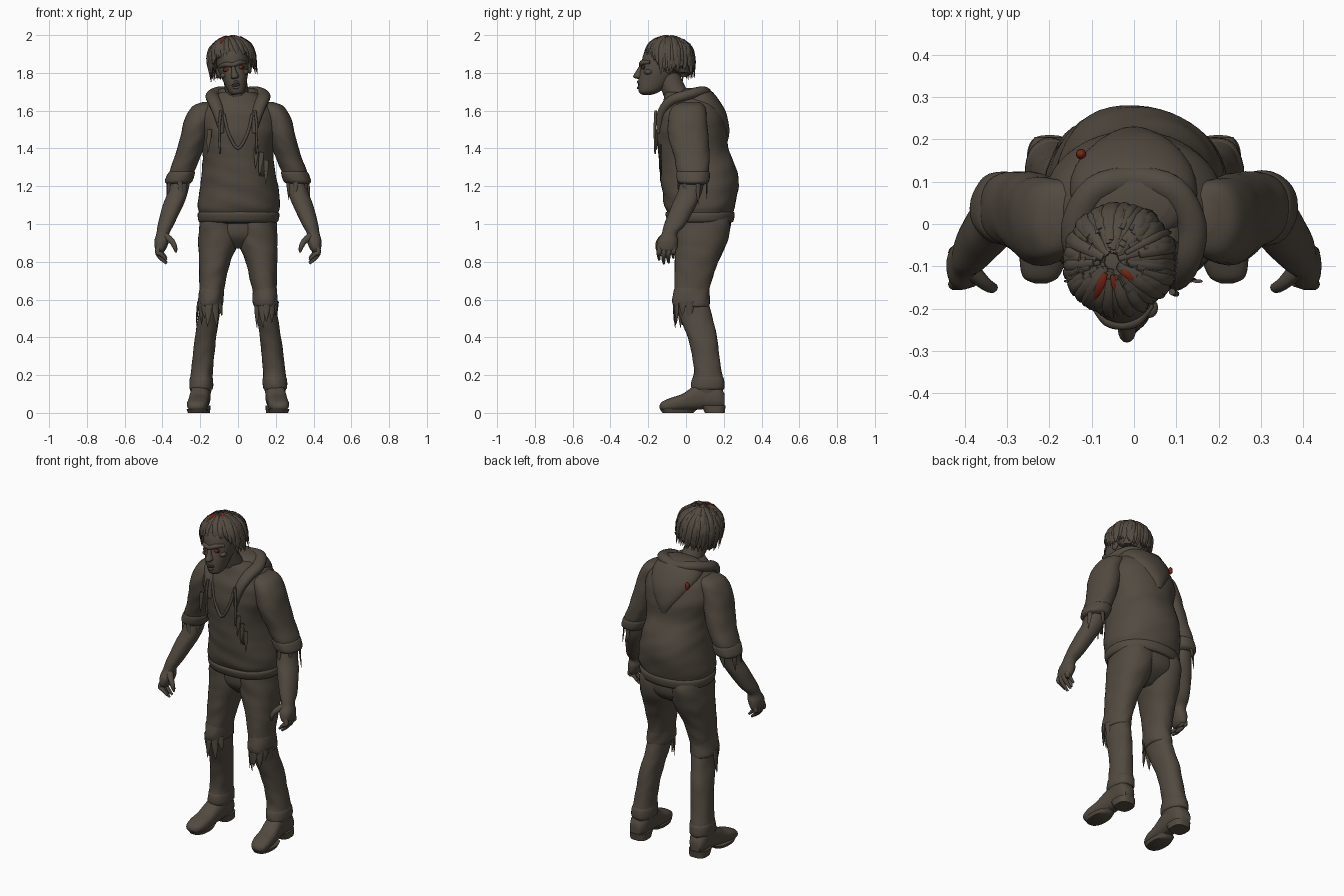
import bpy
import bmesh
import math
import random
from mathutils import Matrix, Vector, noise

random.seed(4)
cube = bpy.data.objects.get("Cube")
if cube:
    bpy.data.objects.remove(cube)


def material(name, rgb):
    mat = bpy.data.materials.new(name)
    mat.use_nodes = True
    mat.diffuse_color = (*rgb, 1)
    mat.node_tree.nodes["Principled BSDF"].inputs["Base Color"].default_value = (*rgb, 1)
    return mat


BROWN = material("drab brown", (.085, .069, .052))
DARK = material("dark hollow", (.025, .022, .016))
RED = material("blood red", (.19, .02, .008))

# The head leans slightly to its right about this pivot
PIVOT = Vector((-.02, 0, 1.8))
LEAN = Matrix.Translation(PIVOT) @ Matrix.Rotation(math.radians(-9), 4, 'Y') @ Matrix.Translation(-PIVOT)


def build(name, shells, mat=BROWN, lean=False):
    """Skin one or more lists of rings into a single smooth object."""
    bm = bmesh.new()
    for rings in shells:
        loops = [[bm.verts.new(p) for p in ring] for ring in rings]
        n = len(loops[0])
        for low, high in zip(loops, loops[1:]):
            for i in range(n):
                j = (i + 1) % n
                bm.faces.new((low[i], low[j], high[j], high[i]))
        bm.faces.new(loops[0])
        bm.faces.new(loops[-1])
    if lean:
        bm.transform(LEAN)
    bmesh.ops.recalc_face_normals(bm, faces=bm.faces)
    mesh = bpy.data.meshes.new(name)
    bm.to_mesh(mesh)
    bm.free()
    mesh.materials.append(mat)
    obj = bpy.data.objects.new(name, mesh)
    bpy.context.collection.objects.link(obj)
    bpy.ops.object.select_all(action='DESELECT')
    obj.select_set(True)
    bpy.context.view_layer.objects.active = obj
    bpy.ops.object.shade_smooth_by_angle(angle=math.radians(60))
    return obj


def smooth_path(points, steps):
    """Catmull-Rom interpolation of tuples."""
    ext = [points[0]] + list(points) + [points[-1]]
    out = []
    for a, b, c, d in zip(ext, ext[1:], ext[2:], ext[3:]):
        for k in range(steps):
            t = k / steps
            out.append([q + t / 2 * (r - p + t * (2 * p - 5 * q + 4 * r - s + t * (3 * (q - r) + s - p)))
                        for p, q, r, s in zip(a, b, c, d)])
    return out + [list(points[-1])]


def loft(sections, side=1, axis='z', power=2.2, wrinkle=0, sides=32, steps=5):
    """Rings from (height, x_min, x_max, depth_min, depth_max) sections."""
    rings = []
    for h, x0, x1, d0, d1 in smooth_path(sections, steps):
        ring = []
        for i in range(sides):
            a = math.tau * i / sides
            c, s = math.cos(a), math.sin(a)
            u = math.copysign(abs(c) ** (2 / power), c)
            v = math.copysign(abs(s) ** (2 / power), s)
            f = 1 + wrinkle * noise.noise(Vector((c * 1.3 + side * 5, s * 1.3, h * 16 + c)))
            x = side * ((x0 + x1) / 2 + u * f * (x1 - x0) / 2)
            d = (d0 + d1) / 2 + v * f * (d1 - d0) / 2
            ring.append((x, d, h) if axis == 'z' else (x, h, d))
        rings.append(ring)
    return rings


def tube(points, radii, flat=1.0, out=(0, -1, 0), sides=10, steps=4):
    """Rings along a path; flat squeezes the section in the out direction."""
    path = smooth_path([(*p, r) for p, r in zip(points, radii)], steps)
    rings = []
    for i, (x, y, z, r) in enumerate(path):
        before, after = path[max(i - 1, 0)], path[min(i + 1, len(path) - 1)]
        along = (Vector(after[:3]) - Vector(before[:3])).normalized()
        across = along.cross(Vector(out)).normalized()
        lift = across.cross(along)
        rings.append([Vector((x, y, z)) + r * (across * math.cos(a) + lift * flat * math.sin(a))
                      for a in (math.tau * k / sides for k in range(sides))])
    return rings


def ball(centre, size):
    """A small ellipsoid as rings."""
    x, y, z = centre
    rx, ry, rz = size
    levels = [math.pi * k / 8 for k in range(9)]
    return loft([(z - rz * math.cos(t), x - rx * (math.sin(t) + .01), x + rx * (math.sin(t) + .01),
                  y - ry * (math.sin(t) + .01), y + ry * (math.sin(t) + .01)) for t in levels],
                power=2, sides=16, steps=1)


def shred(x, y, z, length, out, width=.014):
    """Hanging torn strip of cloth."""
    jx = random.uniform(-.008, .008)
    return tube([(x, y, z), (x + jx, y, z - length * .5), (x + 2 * jx, y, z - length)],
                [width, width * .8, .001], .35, out)


# Sweatshirt body with bloused waist and hem band
build("sweatshirt", [loft([
    (1.0, -.18, .18, -.05, .22), (1.015, -.2, .2, -.08, .24), (1.06, -.207, .212, -.1, .25),
    (1.1, -.213, .222, -.115, .26), (1.2, -.2, .21, -.13, .28), (1.3, -.19, .19, -.14, .265),
    (1.4, -.19, .19, -.15, .225), (1.5, -.21, .21, -.155, .215), (1.58, -.21, .21, -.145, .195),
    (1.65, -.16, .16, -.12, .16), (1.7, -.09, .09, -.11, .1)], wrinkle=.035, sides=48)])
build("hem_band", [loft([(1.01, -.19, .19, -.07, .23), (1.013, -.208, .212, -.095, .25),
                         (1.055, -.214, .219, -.11, .258), (1.065, -.2, .2, -.1, .25)], steps=3, sides=48)])

# Lowered hood, its rim and the neckline
build("hood_back", [loft([
    (1.44, -.02, .02, .19, .222), (1.5, -.065, .065, .12, .23), (1.58, -.125, .125, .04, .215),
    (1.65, -.15, .15, -.03, .18), (1.7, -.125, .125, -.03, .14), (1.72, -.08, .08, 0, .1)], wrinkle=.03)])
rim = [(0, .1, 1.69), (.09, .08, 1.7), (.135, 0, 1.68), (.125, -.08, 1.65), (.1, -.13, 1.58), (.085, -.145, 1.48)]
whole_rim = [(-x, y, z) for x, y, z in rim[:0:-1]] + rim
taper = [.012, .03, .036, .036, .036]
build("hood_rim", [tube(whole_rim, taper + [.036] + taper[::-1], .8, (0, -.3, 1), 16)])
build("shirt_neckline", [tube([(-.075, -.14, 1.58), (-.05, -.152, 1.48), (0, -.16, 1.4),
                               (.05, -.152, 1.48), (.075, -.14, 1.58)], [.008] * 5)])
build("drawstrings", [tube([(s * .09, -.16, 1.6), (s * .1, -.165, 1.5), (s * .095, -.163, 1.37)],
                           [.008, .007, .005]) for s in (-1, 1)])
build("chest_tears", [shred(x, -.135, z, .13, (0, -1, 0), .013)
                      for x, z in ((.1, 1.42), (.125, 1.38), (.15, 1.34), (-.15, 1.5))])
build("chest_hole", [ball((.13, -.132, 1.3), (.018, .006, .05))], DARK)
build("shoulder_stain", [ball((-.125, .165, 1.62), (.012, .012, .022))], RED)

# Hips
build("hips", [loft([(1.08, -.18, .18, -.05, .22), (1.0, -.19, .19, -.055, .235), (.93, -.16, .16, -.045, .215),
                     (.87, -.06, .06, .01, .13)])])

for side, label in ((-1, "right"), (1, "left")):
    # Sleeves, forearms and hands
    build(label + "_sleeve", [loft([
        (1.645, .13, .19, -.02, .07), (1.62, .12, .245, -.07, .1), (1.55, .14, .283, -.095, .11),
        (1.45, .165, .308, -.09, .12), (1.35, .2, .337, -.062, .125), (1.27, .235, .365, -.045, .12),
        (1.2, .27, .365, -.02, .09)], side, wrinkle=.05)])
    build(label + "_cuff", [loft([(1.285, .24, .35, -.04, .11), (1.27, .228, .37, -.05, .125),
                                  (1.225, .243, .386, -.045, .122), (1.21, .265, .37, -.02, .1)],
                                 side, wrinkle=.05)])
    build(label + "_cuff_tears", [
        shred(side * (.315 + .06 * math.cos(a)), .035 + .075 * math.sin(a), 1.23,
              random.uniform(.06, .13), (side * math.cos(a), math.sin(a), 0))
        for a in (-2.6, -1.7, -.6, .4, 1.5)])
    build(label + "_forearm", [loft([
        (1.25, .26, .36, -.02, .1), (1.17, .265, .372, -.045, .085), (1.1, .29, .398, -.075, .055),
        (1.0, .338, .424, -.115, 0), (.95, .364, .432, -.128, -.045), (.91, .365, .442, -.152, -.042),
        (.87, .38, .44, -.155, -.047), (.85, .395, .43, -.14, -.06)], side, wrinkle=.03)])
    fingers = [tube([(side * .415, y, .885), (side * .425, y - .004, .85),
                     (side * .408, y - .006, tip + .03), (side * .378, y - .004, tip)],
                    [.014, .014, .012, .006]) for y, tip in
               ((-.138, .81), (-.113, .79), (-.088, .795), (-.063, .82))]
    thumb = tube([(side * .385, -.11, .935), (side * .352, -.14, .91), (side * .335, -.15, .88),
                  (side * .328, -.147, .85)], [.022, .016, .013, .006])
    build(label + "_fingers", fingers + [thumb])

    # Trouser legs with torn knees
    build(label + "_leg", [loft([
        (1.06, .0, .195, -.055, .22), (1.0, -.005, .205, -.062, .235), (.9, .0, .21, -.06, .215),
        (.8, .04, .208, -.06, .17), (.7, .065, .205, -.06, .135), (.6, .085, .203, -.06, .12),
        (.5, .1, .212, -.03, .14), (.4, .115, .228, .008, .165), (.3, .125, .24, .035, .175),
        (.22, .133, .25, .042, .188), (.15, .135, .256, .03, .2), (.1, .145, .25, .04, .19)],
        side, wrinkle=.055)])
    build(label + "_torn_knee", [loft([(.68, .075, .2, -.055, .12), (.62, .078, .21, -.07, .122),
                                       (.57, .083, .213, -.066, .124), (.56, .095, .2, -.04, .11)],
                                      side, wrinkle=.09)])
    build(label + "_knee_shreds", [
        shred(side * (.148 + .062 * math.cos(a)), .02 + .082 * math.sin(a), .59,
              random.uniform(.06, .15), (side * math.cos(a), math.sin(a), 0), .02)
        for a in (-2.5, -2, -1.5, -1, -.5, 0)])
    build(label + "_trouser_hem", [loft([(.2, .14, .245, .05, .18), (.18, .132, .257, .033, .2),
                                         (.13, .134, .258, .03, .204), (.12, .15, .24, .05, .18)],
                                        side, wrinkle=.06)])

    # Boots
    build(label + "_boot", [loft([
        (-.14, .205, .235, .025, .04), (-.125, .178, .262, .012, .06), (-.08, .16, .27, .008, .08),
        (-.02, .155, .264, .012, .1), (.04, .15, .256, .015, .14), (.1, .145, .25, .02, .165),
        (.17, .148, .25, .02, .15), (.205, .17, .235, .03, .1)], side, 'y', 2.5)])
    build(label + "_sole", [loft([(0, .165, .265, -.125, .04), (.02, .158, .272, -.138, .06)], side, power=2.4),
                            loft([(0, .148, .25, .1, .205), (.04, .145, .253, .08, .21)], side, power=3)])

# Neck and gaunt head
build("neck", [tube([(0, .02, 1.58), (-.005, -.05, 1.68), (-.02, -.1, 1.8)], [.085, .064, .06], sides=24)])
build("head", [loft([
    (1.685, -.045, .005, -.235, -.18), (1.7, -.062, .022, -.25, -.14), (1.75, -.08, .04, -.253, -.08),
    (1.8, -.096, .056, -.245, -.03), (1.85, -.105, .065, -.235, 0), (1.9, -.105, .065, -.225, .01),
    (1.95, -.09, .05, -.19, -.01), (1.985, -.04, .01, -.14, -.06)])], lean=True)
build("nose", [loft([(1.768, -.032, -.008, -.255, -.22), (1.778, -.042, .002, -.28, -.21),
                     (1.81, -.033, -.007, -.264, -.21), (1.85, -.03, -.01, -.238, -.2)], sides=16)], lean=True)
build("brow", [tube([(-.09, -.19, 1.845), (-.055, -.228, 1.85), (-.02, -.238, 1.843),
                     (.015, -.228, 1.85), (.05, -.19, 1.845)], [.008, .014, .012, .014, .008])], lean=True)
build("cheeks_and_ears", [ball((-.02 + s * x, y, z), size) for s in (-1, 1) for x, y, z, size in
                          ((.055, -.198, 1.795, (.022, .024, .015)), (.082, -.09, 1.815, (.012, .022, .032)))],
      lean=True)
build("lips", [tube([(-.05, -.235, 1.735), (-.02, -.254, z), (.01, -.235, 1.735)], [.004, .007, .004])
               for z in (1.72, 1.752)], lean=True)
build("mouth", [ball((-.02, -.247, 1.735), (.024, .008, .011))], DARK, True)
build("eye_sockets", [ball((-.02 + s * .037, -.222, 1.823), (.021, .01, .014)) for s in (-1, 1)], DARK, True)
build("eyes", [ball((-.02 + s * .037, -.229, 1.823), (.013, .008, .009)) for s in (-1, 1)], RED, True)


# Matted hair: a cap covered with flat strands falling from the crown
def scalp(a, u, lift=1.0):
    phi = min(u, 1) * math.pi / 2
    r = math.sin(phi) * lift
    z = 1.885 + .108 * math.cos(phi) * lift - max(u - 1, 0) * .1
    return (-.022 + .122 * r * math.cos(a), -.088 + .128 * r * math.sin(a), z)


def strand(a, start, end, width, lift):
    us = [start + (end - start) * k / 4 for k in range(5)]
    out = (math.cos(a), math.sin(a), .8)
    return tube([scalp(a + .1 * k * (lift - 1), u, lift) for k, u in enumerate(us)],
                [width * .6, width, width, width * .7, .001], .4, out, 8, 3)


build("hair_cap", [loft([
    (1.79, -.1, .06, -.05, .02), (1.83, -.125, .08, -.12, .03), (1.87, -.132, .088, -.17, .034),
    (1.9, -.132, .088, -.21, .033), (1.95, -.112, .068, -.19, .012), (1.98, -.065, .022, -.14, -.04),
    (1.988, -.03, -.01, -.1, -.07)])], lean=True)
locks = []
for i in range(130):
    a = math.tau * i / 130 + random.uniform(-.04, .04)
    front = max(0, -math.sin(a) - .35) / .65
    fall = random.uniform(1.7, 2.15) * (1 - min(1, front * 1.6)) + 1.0 * min(1, front * 1.6)
    locks.append(strand(a, random.uniform(.08, .45), fall, random.uniform(.008, .015), random.uniform(.98, 1.07)))
build("hair_locks", locks, lean=True)
build("hair_blood", [strand(a, .15, end, w, 1.07) for a, end, w in
                     ((-2.1, .55, .011), (-.7, .4, .008), (-1.5, .35, .007))], RED, True)
